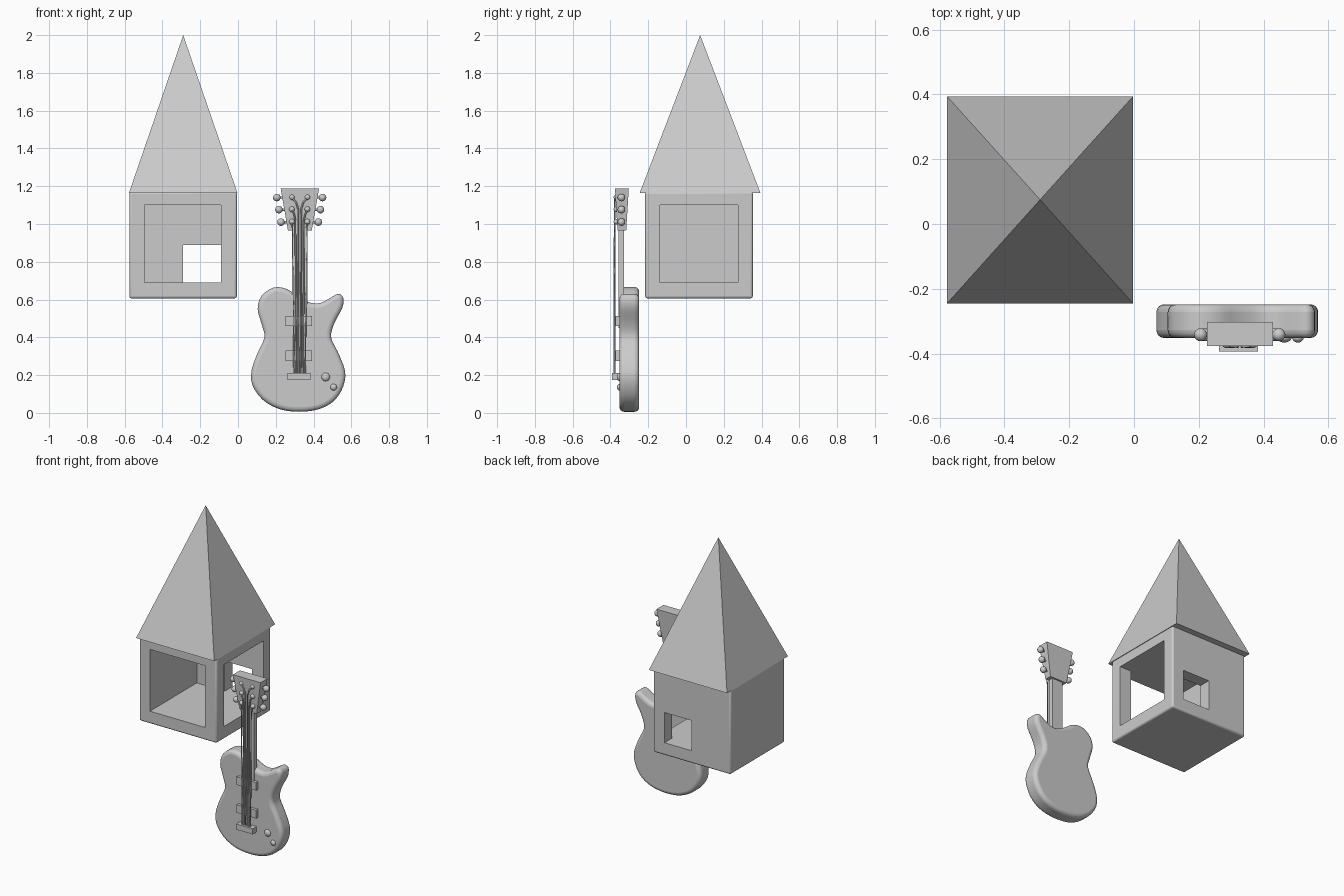
import bpy, bmesh
from mathutils import Vector

if "Cube" in bpy.data.objects:
    bpy.data.objects.remove(bpy.data.objects["Cube"])


def make(name, bm, smooth=None):
    bmesh.ops.recalc_face_normals(bm, faces=bm.faces)
    me = bpy.data.meshes.new(name)
    bm.to_mesh(me)
    bm.free()
    ob = bpy.data.objects.new(name, me)
    bpy.context.collection.objects.link(ob)
    if smooth:
        smooth_by_angle(ob, smooth)
    return ob


def smooth_by_angle(ob, angle=0.6):
    bpy.ops.object.select_all(action='DESELECT')
    ob.select_set(True)
    bpy.context.view_layer.objects.active = ob
    bpy.ops.object.shade_smooth_by_angle(angle=angle)


def box(name, x, y, z, bottom=(1, 1)):
    """Box from ranges; bottom scales the lower face in x and y."""
    bm = bmesh.new()
    bmesh.ops.create_cube(bm, size=1)
    for v in bm.verts:
        sx, sy = bottom if v.co.z < 0 else (1, 1)
        v.co = ((x[0] + x[1]) / 2 + v.co.x * sx * (x[1] - x[0]),
                (y[0] + y[1]) / 2 + v.co.y * sy * (y[1] - y[0]),
                (z[0] + z[1]) / 2 + v.co.z * (z[1] - z[0]))
    return make(name, bm)


def ball(name, loc, r, flat=1.0):
    bm = bmesh.new()
    bmesh.ops.create_uvsphere(bm, u_segments=16, v_segments=10, radius=r)
    for v in bm.verts:
        v.co = Vector(loc) + Vector((v.co.x, v.co.y * flat, v.co.z))
    return make(name, bm, 1.0)


def tube(name, pts, r):
    cu = bpy.data.curves.new(name, 'CURVE')
    cu.dimensions = '3D'
    cu.bevel_depth = r
    cu.bevel_resolution = 1
    cu.use_fill_caps = True
    sp = cu.splines.new('POLY')
    sp.points.add(len(pts) - 1)
    for p, c in zip(sp.points, pts):
        p.co = (*c, 1)
    ob = bpy.data.objects.new(name, cu)
    bpy.context.collection.objects.link(ob)
    return ob


def bevel(ob, width, segments):
    m = ob.modifiers.new('bevel', 'BEVEL')
    m.width, m.segments = width, segments
    m.limit_method = 'ANGLE'
    m.angle_limit = 0.9
    m.use_clamp_overlap = False


# House: rounded cube, hollowed, with front, right and back openings
house = box('house_walls', (-0.575, -0.006), (-0.216, 0.354), (0.606, 1.172))
bevel(house, 0.012, 3)
cutters = [
    box('cut_front_room', (-0.495, -0.09), (-0.4, 0.275), (0.69, 1.10)),
    box('cut_right_opening', (-0.3, 0.2), (-0.137, 0.275), (0.69, 1.10)),
    box('cut_back_window', (-0.29, -0.09), (0.1, 0.5), (0.69, 0.89)),
]
for c in cutters:
    m = house.modifiers.new('opening', 'BOOLEAN')
    m.operation, m.solver, m.object = 'DIFFERENCE', 'EXACT', c
    c.hide_render = True
    c.hide_viewport = True
    c.display_type = 'WIRE'
smooth_by_angle(house)

# Roof: four-sided pyramid
bm = bmesh.new()
base = [bm.verts.new((x, y, 1.165)) for x, y in
        ((-0.577, -0.245), (-0.003, -0.245), (-0.003, 0.394), (-0.577, 0.394))]
tip = bm.verts.new((-0.29, 0.075, 2.0))
bm.faces.new(base)
for i in range(4):
    bm.faces.new((base[i], base[(i + 1) % 4], tip))
make('roof', bm)

# Guitar body: smooth closed outline, extruded and rounded
outline = [(0.325, 0.006), (0.22, 0.02), (0.13, 0.07), (0.075, 0.15), (0.073, 0.23),
           (0.105, 0.32), (0.14, 0.40), (0.125, 0.47), (0.104, 0.55), (0.125, 0.62),
           (0.19, 0.664), (0.26, 0.655), (0.32, 0.615), (0.385, 0.583), (0.44, 0.583),
           (0.49, 0.61), (0.53, 0.63), (0.557, 0.61), (0.552, 0.555), (0.51, 0.475),
           (0.493, 0.40), (0.53, 0.32), (0.567, 0.22), (0.557, 0.14), (0.51, 0.065),
           (0.43, 0.02)]
P = [Vector(p) for p in outline]
n = len(P)
ring = []
for i in range(n):
    a, b, c, d = (P[(i + k) % n] for k in (-1, 0, 1, 2))
    for s in range(3):
        t = s / 3
        ring.append(0.5 * (2 * b + (c - a) * t + (2 * a - 5 * b + 4 * c - d) * t * t
                           + (3 * b - a - 3 * c + d) * t ** 3))
bm = bmesh.new()
front = [bm.verts.new((p.x, -0.352, p.y)) for p in ring]
back = [bm.verts.new((p.x, -0.248, p.y)) for p in ring]
bm.faces.new(front)
bm.faces.new(back[::-1])
for i in range(len(ring)):
    j = (i + 1) % len(ring)
    bm.faces.new((front[i], back[i], back[j], front[j]))
body = make('guitar_body', bm)
bevel(body, 0.024, 4)
smooth_by_angle(body)

# Neck, tapered head, pickups and bridge
box('guitar_neck', (0.285, 0.367), (-0.357, -0.327), (0.45, 0.98))
box('guitar_head', (0.226, 0.429), (-0.376, -0.303), (0.965, 1.187), (0.62, 0.63))
for z in (0.487, 0.302):
    box('pickup', (0.251, 0.393), (-0.372, -0.34), (z - 0.027, z + 0.027))
box('bridge', (0.262, 0.383), (-0.393, -0.34), (0.175, 0.212))

# Control knobs
ball('knob', (0.464, -0.35, 0.19), 0.023, 0.7)
ball('knob', (0.506, -0.35, 0.136), 0.018, 0.9)

# Tuners, string posts and strings, mirrored about the neck
cx = 0.3265
for side in (-1, 1):
    for k, z in enumerate((1.14, 1.076, 1.01)):
        xt = cx + side * (0.121 - 0.011 * k)
        xp = cx + side * 0.041
        ball('tuner_button', (xt, -0.342, z), 0.02)
        tube('tuner_shaft', [(xt, -0.342, z), (cx + side * 0.06, -0.342, z)], 0.007)
        ball('string_post', (xp, -0.368, z + 0.002), 0.015)
        off = 0.008 + 0.0145 * k
        xs = cx + side * off
        tube('string', [(cx + side * off * 0.8, -0.379, 0.19), (xs, -0.378, 0.96),
                        (xs, -0.378, z - 0.06),
                        (cx + side * (off + (0.041 - off) * 0.35), -0.378, z - 0.025),
                        (xp, -0.375, z)], 0.0045)
